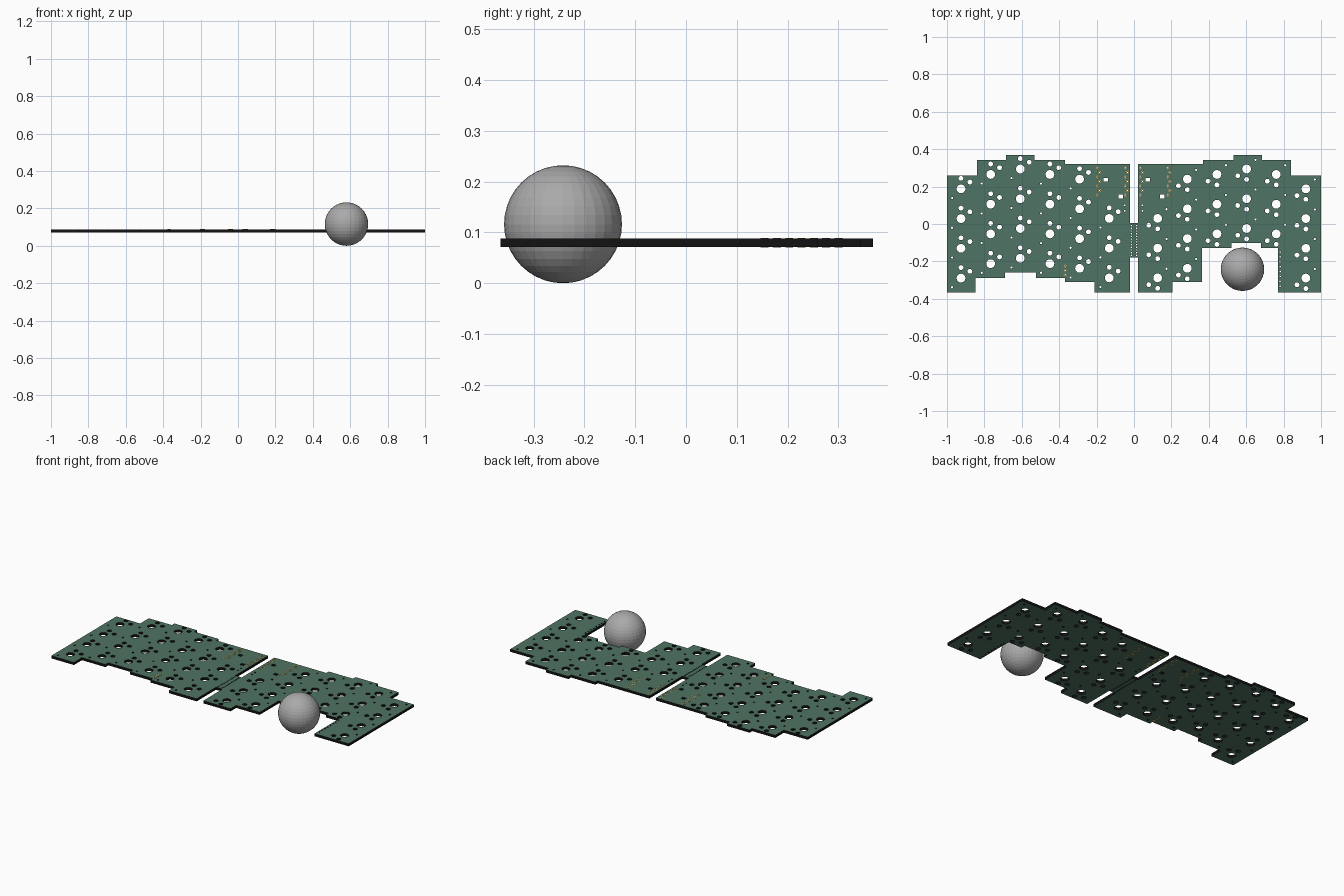
import bpy, math

if "Cube" in bpy.data.objects:
    bpy.data.objects.remove(bpy.data.objects["Cube"])

Z_MID, HALF = 0.0795, 0.008


def material(name, rgb):
    m = bpy.data.materials.new(name)
    m.diffuse_color = (*rgb, 1)
    m.use_nodes = True
    m.node_tree.nodes["Principled BSDF"].inputs["Base Color"].default_value = m.diffuse_color
    return m


GREEN = material("board green", (0.078, 0.175, 0.125))
BLACK = material("edge black", (0.006, 0.006, 0.006))
GOLD = material("pad gold", (0.60, 0.38, 0.11))
GREY = material("ball grey", (0.40, 0.40, 0.40))


def circle(x, y, r, n=16):
    return [(x + r * math.cos(2 * math.pi * i / n), y + r * math.sin(2 * math.pi * i / n)) for i in range(n)]


def rect(x, y, w, h):
    return [(x - w / 2, y - h / 2), (x + w / 2, y - h / 2), (x + w / 2, y + h / 2), (x - w / 2, y + h / 2)]


def plate(name, loops, half, mats):
    """Filled flat sheet from closed loops; inner loops become holes."""
    cu = bpy.data.curves.new(name + "_profile", 'CURVE')
    cu.dimensions = '2D'
    cu.fill_mode = 'BOTH'
    cu.extrude = half
    for pts in loops:
        s = cu.splines.new('POLY')
        s.points.add(len(pts) - 1)
        for p, (x, y) in zip(s.points, pts):
            p.co = (x, y, 0, 1)
        s.use_cyclic_u = True
    tmp = bpy.data.objects.new(name + "_tmp", cu)
    bpy.context.collection.objects.link(tmp)
    bpy.context.view_layer.update()
    dg = bpy.context.evaluated_depsgraph_get()
    me = bpy.data.meshes.new_from_object(tmp.evaluated_get(dg))
    bpy.data.objects.remove(tmp)
    me.materials.clear()
    for m in mats:
        me.materials.append(m)
    for f in me.polygons:
        f.use_smooth = False
        f.material_index = 1 if len(mats) > 1 and abs(f.normal.z) < 0.5 else 0
    ob = bpy.data.objects.new(name, me)
    ob.location.z = Z_MID
    bpy.context.collection.objects.link(ob)
    return ob


# Stepped outline: the top edge is mirrored, the two bottom edges differ
top = [(-1, .26), (-.84, .26), (-.84, .343), (-.685, .343), (-.685, .368), (-.533, .368),
       (-.533, .343), (-.37, .343), (-.37, .32), (-.022, .32), (-.022, .005)]
right_bottom = [(1, -.365), (.77, -.365), (.77, -.128), (.68, -.128), (.68, -.102), (.522, -.102),
                (.522, -.128), (.363, -.128), (.363, -.31), (.205, -.31), (.205, -.365), (.022, -.365)]
left_bottom = [(-.022, -.365), (-.21, -.365), (-.21, -.31), (-.37, -.31), (-.37, -.288), (-.523, -.288),
               (-.523, -.26), (-.69, -.26), (-.69, -.288), (-.848, -.288), (-.848, -.365), (-1, -.365)]
outline = (top + [(-x, y) for x, y in reversed(top)] + right_bottom
           + [(.022, -.18), (-.022, -.18)] + left_bottom)

holes = []

# Key switch holes: large centre, two socket holes, one locating pin
PITCH = 0.159
columns = [(.188, 4), (.265, 4), (.294, 4), (.265, 4), (.24, 4), (.03, 3)]
for side in (-1, 1):
    for c, (y0, rows) in enumerate(columns):
        x = (-.925 if side < 0 else .919) - side * c * .1585
        if side > 0 and c in (1, 2, 3):
            rows = 3          # room for the ball
        for r in range(rows):
            y = y0 - r * PITCH
            k = -side         # right half keys are turned around
            holes += [circle(x, y, .0235, 24),
                      circle(x, y + k * .056, .013),
                      circle(x + k * .0476, y + k * .036, .013),
                      circle(x - k * .0476, y - k * .049, .006, 10)]

# Break-off perforations in the bridge
for x in (-.014, .014):
    holes += [circle(x, -.168 + i * .0145, .004, 8) for i in range(12)]

# Controller cut-outs and small vias on each half
for dx in (0, .224):
    holes += [rect(-.15 + dx, .237, .024, .02), rect(-.072 + dx, .147, .024, .02)]
for x in (-.05, .045):
    holes += [circle(x, y, .005, 8) for y in (.1, .07)]

# Ball sensor header
holes += [circle(.781, -.15 - i * .026, .0045, 8) for i in range(8)]

# Gold pin pads: staggered controller rows and a short header
pads = [(x + (.006 if i % 2 else -.006), .3 - i * .0242)
        for x in (-.19, -.041, .039, .186) for i in range(7)]
pads += [(-.368, -.225 - i * .0235) for i in range(3)]
holes += [circle(x, y, .004, 8) for x, y in pads]

plate("circuit_board", [outline] + holes, HALF, [GREEN, BLACK])
pad_loops = []
for x, y in pads:
    pad_loops += [circle(x, y, .0078, 12), circle(x, y, .0037, 8)]
plate("pin_pads", pad_loops, HALF + .001, [GOLD])

# Tracking ball
bpy.ops.mesh.primitive_uv_sphere_add(segments=32, ring_count=20, radius=.116, location=(.58, -.242, .116))
ball = bpy.context.object
ball.name = "tracking_ball"
ball.data.materials.append(GREY)
